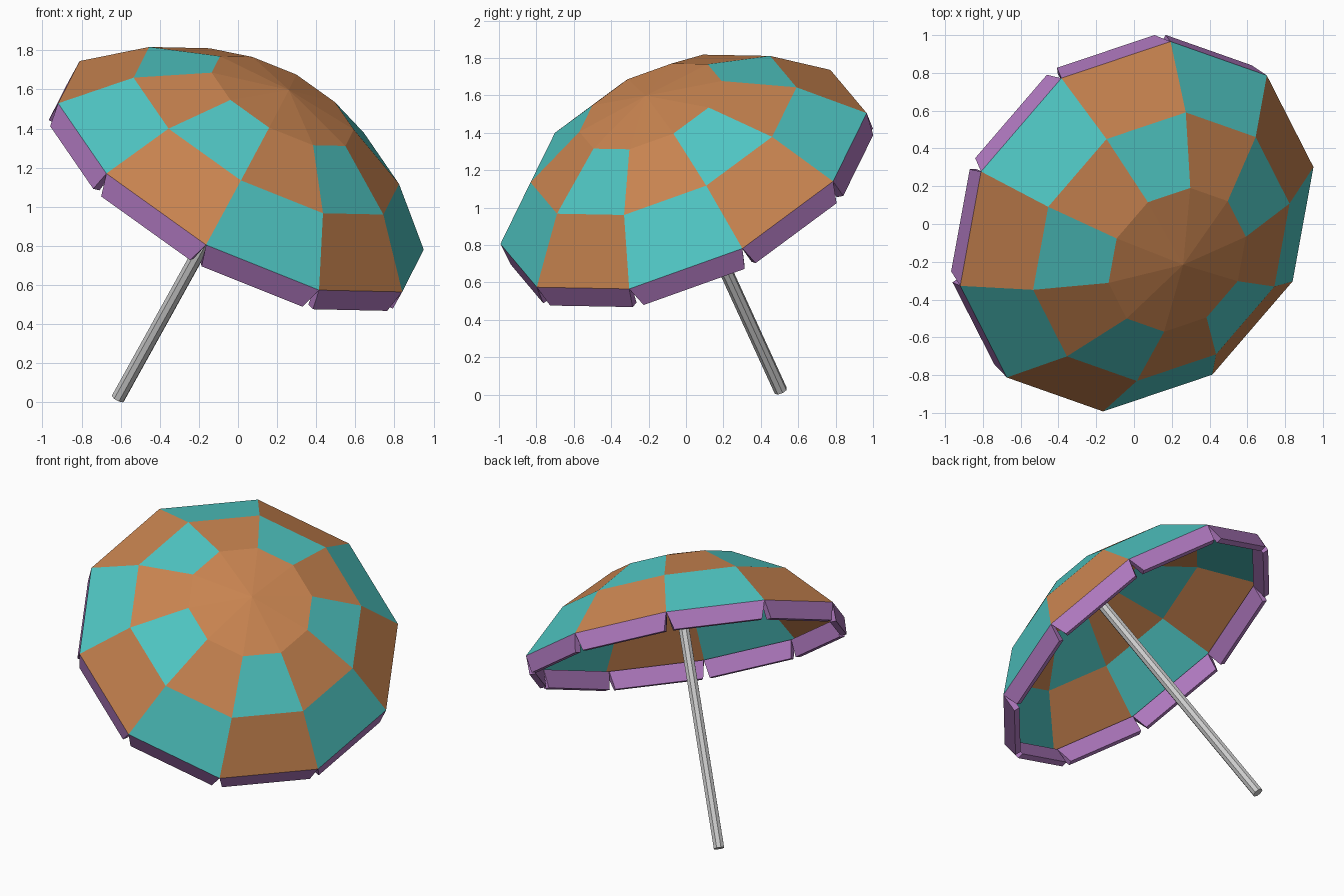
import bpy, bmesh
from math import pi, cos, sin
from mathutils import Vector, Matrix

if "Cube" in bpy.data.objects:
    bpy.data.objects.remove(bpy.data.objects["Cube"])

# Tilted frame: z runs along the pole, origin in the middle of the rim
axis = Vector((0.45, -0.372, 0.812)).normalized()
spoke = Vector((0.935, 0.315, -0.375))
spoke = (spoke - axis * spoke.dot(axis)).normalized()
frame = Matrix((spoke, axis.cross(spoke), axis)).transposed().to_4x4()
frame.translation = (0.015, -0.013, 1.155)
N, R = 10, 1.055


def material(name, color):
    m = bpy.data.materials.new(name)
    m.diffuse_color = (*color, 1)
    m.use_nodes = True
    m.node_tree.nodes["Principled BSDF"].inputs["Base Color"].default_value = m.diffuse_color
    return m


orange = material("orange_cloth", (0.58, 0.23, 0.08))
teal = material("teal_cloth", (0.08, 0.57, 0.55))
purple = material("purple_cloth", (0.43, 0.19, 0.52))


def finish(bm, name, mats=()):
    bm.normal_update()
    me = bpy.data.meshes.new(name)
    bm.to_mesh(me)
    bm.free()
    for m in mats:
        me.materials.append(m)
    ob = bpy.data.objects.new(name, me)
    ob.matrix_world = frame
    bpy.context.collection.objects.link(ob)
    return ob


def polar(r, i, h):
    a = 2 * pi * i / N
    return Vector((r * cos(a), r * sin(a), h))


# Canopy: three rings and an apex, chequered panels under a plain cap
bm = bmesh.new()
rings = [[bm.verts.new(polar(r, i, h)) for i in range(N)]
         for r, h in ((R, 0), (0.766, 0.288), (0.41, 0.475))]
apex = bm.verts.new((0, 0, 0.545))
for i in range(N):
    j = (i + 1) % N
    for k in range(2):
        f = bm.faces.new((rings[k][i], rings[k][j], rings[k + 1][j], rings[k + 1][i]))
        f.material_index = (i + k) % 2
    bm.faces.new((rings[2][i], rings[2][j], apex))
finish(bm, "canopy", (orange, teal))

# Valance: one thick flap hanging from each rim edge, narrower at the bottom
DROP, INSET, THICK = 0.12, 0.035, 0.04
bm = bmesh.new()
for i in range(N):
    a, b = polar(R, i, 0), polar(R, i + 1, 0)
    along = (b - a).normalized()
    inward = -(a + b).normalized() * THICK
    down = Vector((0, 0, -DROP))
    outer = [a, b, b + down - along * INSET, a + down + along * INSET]
    s = 1 - THICK / (R * cos(pi / N))
    inner = [a * s, b * s, outer[2] + inward, outer[3] + inward]
    o = [bm.verts.new(p) for p in outer]
    n = [bm.verts.new(p) for p in inner]
    bm.faces.new(o[::-1])
    bm.faces.new(n)
    for k in range(4):
        m = (k + 1) % 4
        bm.faces.new((o[k], o[m], n[m], n[k]))
bmesh.ops.recalc_face_normals(bm, faces=bm.faces)
finish(bm, "valance_flaps", (purple,))

# Pole: eight-sided, from the ground up to the apex
bottom, top = -1.397, 0.53
bm = bmesh.new()
bmesh.ops.create_cone(bm, cap_ends=True, segments=8, radius1=0.036, radius2=0.036,
                      depth=top - bottom,
                      matrix=Matrix.Translation((0, 0, (top + bottom) / 2)))
finish(bm, "pole")
